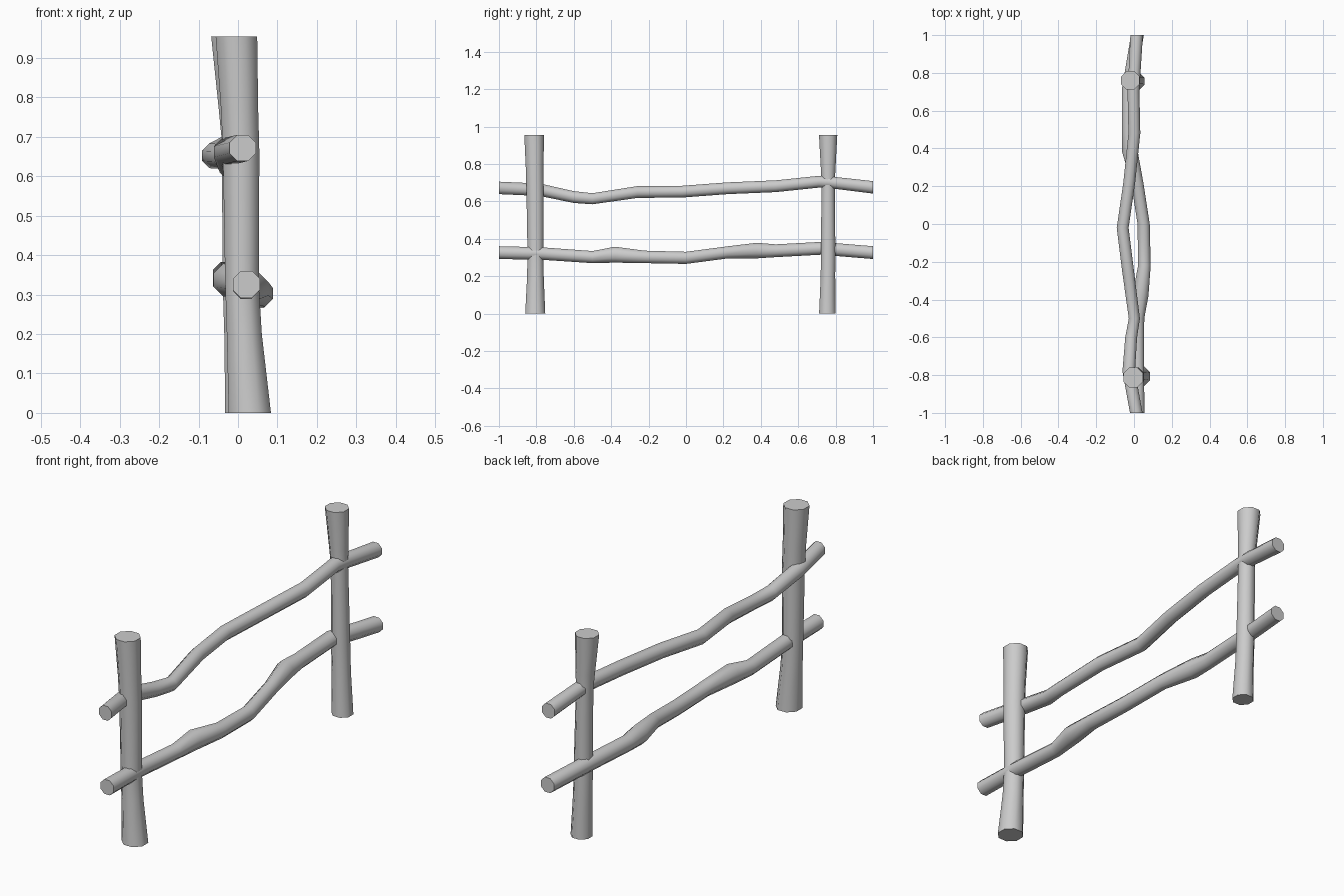
import bpy, bmesh, math
from mathutils import Vector

SIDES = 8

def log(name, axis, rings):
    """Skin a bent eight-sided log through rings of (x, y, z, radius)."""
    bm = bmesh.new()
    loops = []
    for x, y, z, r in rings:
        loop = []
        for i in range(SIDES):
            a = 2 * math.pi * (i + 0.5) / SIDES
            u, v = r * math.cos(a), r * math.sin(a)
            off = Vector((u, v, 0)) if axis == 'Z' else Vector((u, 0, v))
            loop.append(bm.verts.new(Vector((x, y, z)) + off))
        loops.append(loop)
    for a, b in zip(loops, loops[1:]):
        for i in range(SIDES):
            j = (i + 1) % SIDES
            bm.faces.new((a[i], a[j], b[j], b[i]))
    bm.faces.new(loops[0])
    bm.faces.new(loops[-1])
    bmesh.ops.recalc_face_normals(bm, faces=bm.faces)
    mesh = bpy.data.meshes.new(name)
    bm.to_mesh(mesh)
    bm.free()
    ob = bpy.data.objects.new(name, mesh)
    bpy.context.collection.objects.link(ob)
    bpy.ops.object.select_all(action='DESELECT')
    ob.select_set(True)
    bpy.context.view_layer.objects.active = ob
    bpy.ops.object.shade_smooth_by_angle(angle=math.radians(50))
    return ob

# Upright posts, slightly leaning and flared at both ends
log("front_post", 'Z', [
    (0.030, -0.806, 0.00, 0.058), (0.016, -0.805, 0.20, 0.048),
    (0.010, -0.805, 0.33, 0.046), (0.008, -0.807, 0.66, 0.050),
    (0.004, -0.809, 0.77, 0.051), (-0.004, -0.812, 0.955, 0.057)])
log("back_post", 'Z', [
    (0.012, 0.756, 0.00, 0.048), (0.004, 0.759, 0.20, 0.042),
    (0.000, 0.760, 0.33, 0.042), (-0.006, 0.760, 0.69, 0.038),
    (-0.010, 0.760, 0.77, 0.042), (-0.019, 0.760, 0.955, 0.053)])

# Crooked rails weaving past the posts
log("upper_rail", 'Y', [
    (0.012, -1.00, 0.672, 0.036), (-0.028, -0.78, 0.662, 0.036),
    (-0.015, -0.60, 0.623, 0.034), (0.002, -0.50, 0.614, 0.032),
    (-0.030, -0.26, 0.650, 0.034), (-0.060, -0.02, 0.652, 0.034),
    (-0.025, 0.22, 0.670, 0.034), (0.002, 0.48, 0.681, 0.034),
    (-0.003, 0.71, 0.705, 0.034), (0.001, 0.77, 0.702, 0.034),
    (0.014, 1.00, 0.675, 0.036)])
log("lower_rail", 'Y', [
    (0.021, -1.00, 0.326, 0.037), (0.020, -0.77, 0.321, 0.036),
    (0.022, -0.50, 0.302, 0.035), (0.034, -0.38, 0.315, 0.046),
    (0.055, -0.22, 0.303, 0.036), (0.051, 0.00, 0.298, 0.035),
    (0.017, 0.22, 0.327, 0.035), (-0.021, 0.38, 0.337, 0.045),
    (-0.029, 0.48, 0.336, 0.037), (-0.029, 0.72, 0.349, 0.037),
    (0.018, 1.00, 0.326, 0.037)])
